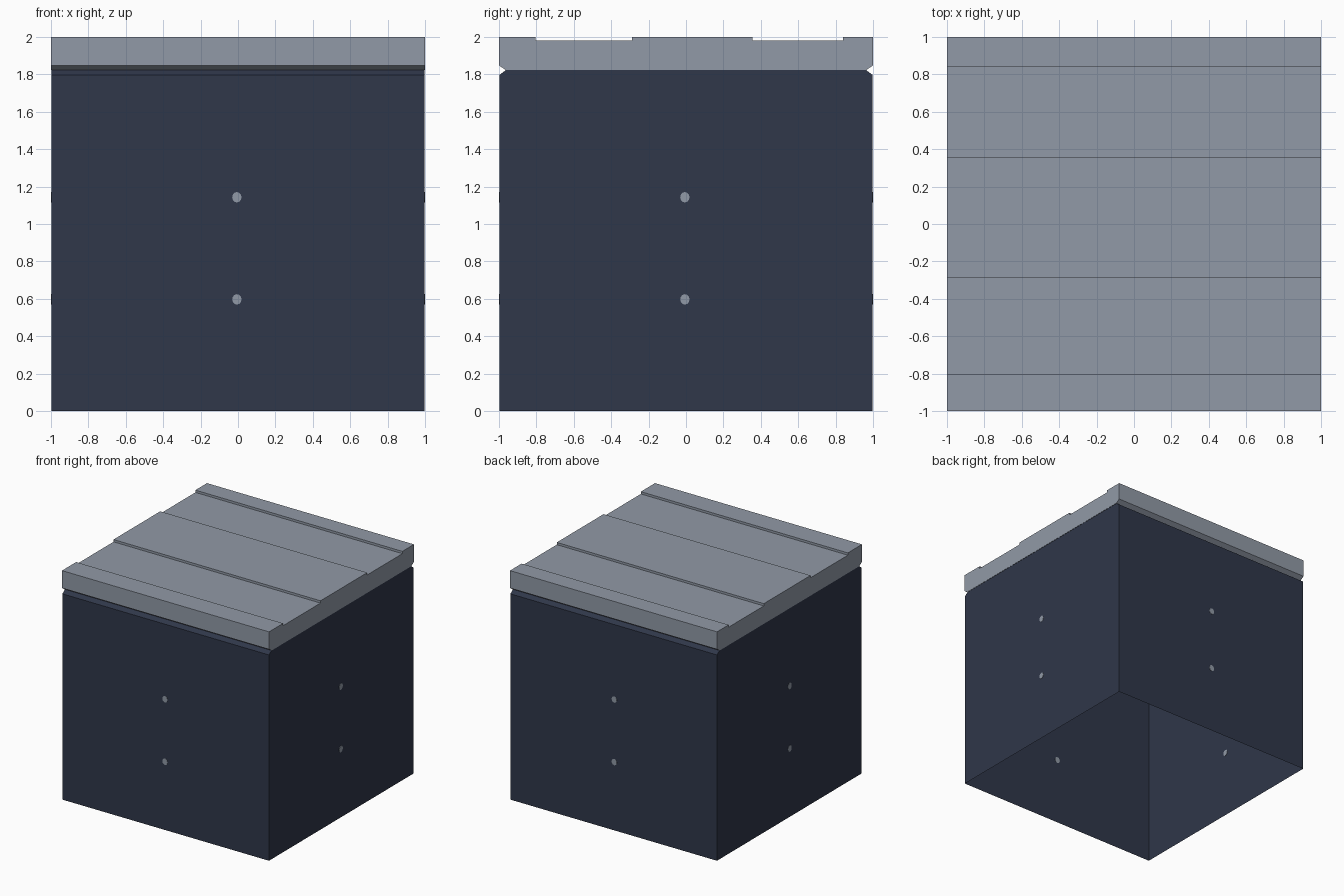
import bpy, bmesh, math
from mathutils import Matrix

if "Cube" in bpy.data.objects:
    bpy.data.objects.remove(bpy.data.objects["Cube"])


def material(name, rgb):
    m = bpy.data.materials.new(name)
    m.diffuse_color = (*rgb, 1)
    m.use_nodes = True
    m.node_tree.nodes["Principled BSDF"].inputs["Base Color"].default_value = m.diffuse_color
    return m


NAVY = material("dark navy", (0.029, 0.038, 0.067))
GREY = material("blue grey", (0.285, 0.322, 0.385))


def finish(name, bm, mat):
    me = bpy.data.meshes.new(name)
    bm.to_mesh(me)
    bm.free()
    me.materials.append(mat)
    ob = bpy.data.objects.new(name, me)
    bpy.context.collection.objects.link(ob)
    return ob


def shell(name, profile, half, open_edges, mat):
    """Sweep a y/z profile along x, leaving the listed edges open."""
    bm = bmesh.new()
    a = [bm.verts.new((-half, y, z)) for y, z in profile]
    b = [bm.verts.new((half, y, z)) for y, z in profile]
    n = len(profile)
    for i in range(n):
        if i not in open_edges:
            j = (i + 1) % n
            bm.faces.new((a[i], a[j], b[j], b[i]))
    bm.faces.new(a[::-1])
    bm.faces.new(b)
    # profiles run counter-clockwise seen from +x, so sweep faces flip outward
    bmesh.ops.recalc_face_normals(bm, faces=bm.faces[:])
    return finish(name, bm, mat)


W = 0.998        # walls sit just inside the bolt plates
SEAM = 1.823     # where lid meets body

# Open-bottomed body with bevelled front and back top edges
body = [(-W, 0), (W, 0), (W, 1.797), (0.963, SEAM), (-0.963, SEAM), (-W, 1.797)]
shell("body_walls", body, W, {0, 3}, NAVY)

# Lid with two shallow grooves and an undercut front and back
lid = [(-0.963, SEAM), (0.963, SEAM), (1, 1.848), (1, 2),
       (0.84, 2), (0.84, 1.98), (0.355, 1.98), (0.355, 2),
       (-0.29, 2), (-0.29, 1.98), (-0.805, 1.98), (-0.805, 2),
       (-1, 2), (-1, 1.848)]
shell("grooved_lid", lid, 1.0, {0}, GREY)

# Two small bolt plates on every wall, visible inside and out
for side, turn in (("front", 0), ("right", 90), ("back", 180), ("left", 270)):
    rot = Matrix.Rotation(math.radians(turn), 4, 'Z')
    shift = 0.006 if turn >= 180 else -0.006
    for level, z in (("lower", 0.597), ("upper", 1.143)):
        bm = bmesh.new()
        bmesh.ops.create_cone(bm, cap_ends=True, segments=12,
                              radius1=1, radius2=1, depth=0.004)
        place = (rot @ Matrix.Translation((shift, -0.998, z))
                 @ Matrix.Rotation(math.pi / 2, 4, 'X')
                 @ Matrix.Diagonal((0.025, 0.028, 1, 1)))
        bmesh.ops.transform(bm, matrix=place, verts=bm.verts[:])
        finish(f"{side}_{level}_bolt", bm, GREY)
